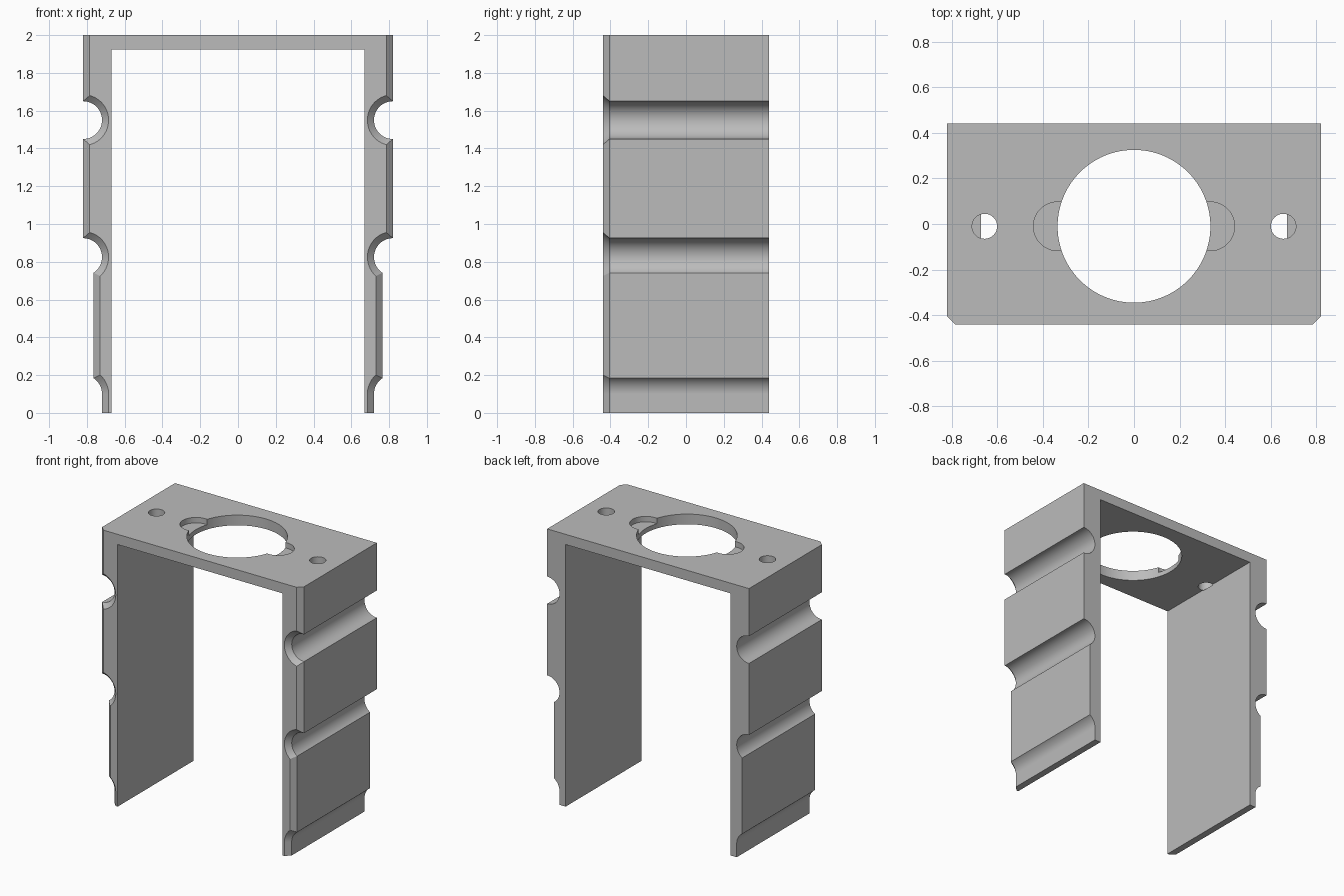
import bpy
import bmesh
import math

cube = bpy.data.objects.get("Cube")
if cube:
    bpy.data.objects.remove(cube, do_unlink=True)

OUTER, STEP, FOOT, INNER = 0.82, 0.765, 0.72, 0.67
TOP, UNDERSIDE = 2.0, 1.925
DEPTH, CHAMFER = 0.44, 0.035
GROOVE_R, HOLE_Y = 0.1, -0.01

grey = bpy.data.materials.new("grey_plastic")
grey.use_nodes = True
colour = (0.5, 0.5, 0.5, 1)
grey.diffuse_color = colour
grey.node_tree.nodes["Principled BSDF"].inputs["Base Color"].default_value = colour


def groove(z, start_x, end_x, inset, steps=24):
    """Arc cut into the leg side, from start_x above to end_x below."""
    r = GROOVE_R + inset
    a = math.acos((start_x - inset - OUTER) / r)
    b = 2 * math.pi - math.acos(max(-1, (end_x - inset - OUTER) / r))
    angles = [a + (b - a) * i / steps for i in range(steps + 1)]
    return [(OUTER + r * math.cos(t), z + r * math.sin(t)) for t in angles]


def profile(inset):
    """Closed bracket outline, with the outer sides drawn in by inset."""
    half = [(OUTER - inset, TOP)]
    half += groove(1.55, OUTER, OUTER, inset)
    half += groove(0.825, OUTER, STEP, inset)
    half += groove(0.1, STEP, OUTER - GROOVE_R, inset)
    half += [(FOOT - inset, 0), (INNER, 0), (INNER, UNDERSIDE)]
    return half + [(-x, z) for x, z in reversed(half)]


# Bracket body, lofted front to back with a chamfered front edge
bm = bmesh.new()
rings = []
for y, inset in ((-DEPTH, CHAMFER), (-DEPTH + CHAMFER, 0), (DEPTH, 0)):
    rings.append([bm.verts.new((x, y, z)) for x, z in profile(inset)])
for near, far in zip(rings, rings[1:]):
    for i in range(len(near)):
        j = (i + 1) % len(near)
        bm.faces.new((near[i], near[j], far[j], far[i]))
bm.faces.new(rings[0])
bm.faces.new(rings[-1])
bmesh.ops.recalc_face_normals(bm, faces=bm.faces)
mesh = bpy.data.meshes.new("bracket")
bm.to_mesh(mesh)
bm.free()
bracket = bpy.data.objects.new("bracket", mesh)
bpy.context.collection.objects.link(bracket)
mesh.materials.append(grey)


def drill(x, radius, floor, sides):
    """Cut a round hole from above the top plate down to floor."""
    height = TOP + 0.1 - floor
    bpy.ops.mesh.primitive_cylinder_add(vertices=sides, radius=radius, depth=height,
                                        location=(x, HOLE_Y, floor + height / 2))
    cutter = bpy.context.object
    cutter.name = "hole_cutter"
    cutter.hide_render = True
    cutter.data.materials.append(grey)
    mod = bracket.modifiers.new("hole", 'BOOLEAN')
    mod.operation = 'DIFFERENCE'
    mod.solver = 'EXACT'
    mod.object = cutter
    bpy.ops.object.select_all(action='DESELECT')
    bracket.select_set(True)
    bpy.context.view_layer.objects.active = bracket
    bpy.ops.object.modifier_apply(modifier=mod.name)
    bpy.data.objects.remove(cutter, do_unlink=True)


# Large opening, shallow side pockets and screw holes
drill(0, 0.335, UNDERSIDE - 0.1, 96)
for side in (-1, 1):
    drill(side * 0.334, 0.107, TOP - 0.04, 48)
    drill(side * 0.655, 0.055, UNDERSIDE - 0.005, 32)

bpy.ops.object.shade_smooth_by_angle(angle=math.radians(30))
